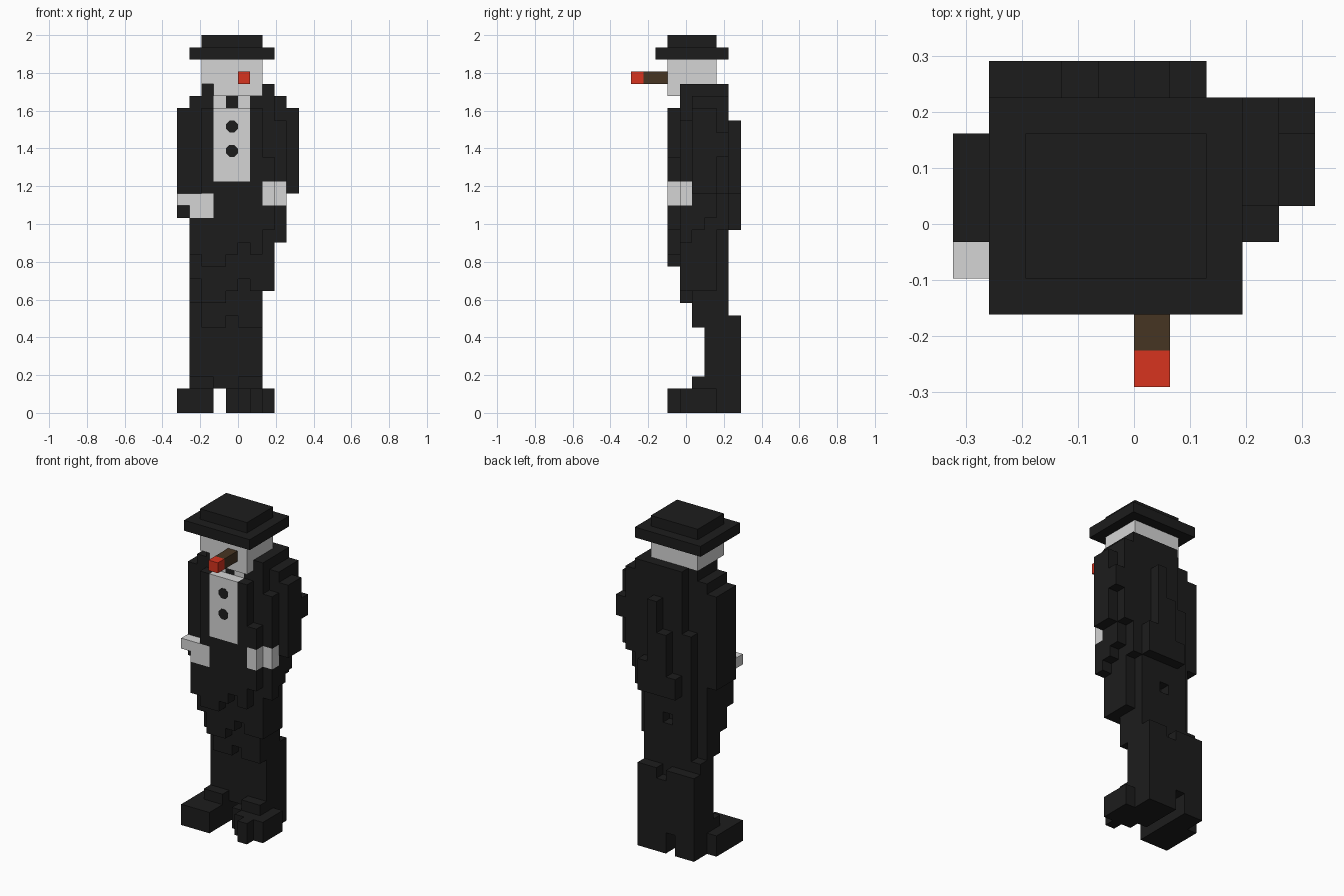
import bpy, bmesh, math
from mathutils import Vector

cube = bpy.data.objects.get("Cube")
if cube:
    bpy.data.objects.remove(cube, do_unlink=True)

U = 2 / 31                      # edge of one block
ORIGIN = Vector((5, 4.5, 0))    # block grid is 10 x 9 x 31


def material(name, rgb):
    m = bpy.data.materials.new(name)
    m.use_nodes = True
    col = (*rgb, 1)
    m.diffuse_color = col
    bsdf = m.node_tree.nodes["Principled BSDF"]
    bsdf.inputs["Base Color"].default_value = col
    bsdf.inputs["Roughness"].default_value = 0.9
    return m


BLACK = material("black cloth", (0.012, 0.012, 0.012))
PALE = material("pale grey", (0.66, 0.66, 0.66))
BROWN = material("cigar brown", (0.061, 0.035, 0.016))
RED = material("ember red", (0.68, 0.033, 0.013))

parts = []      # (name, material, cells)
taken = set()   # every filled block


def box(x0, x1, y0, y1, z0, z1):
    return {(x, y, z) for x in range(x0, x1) for y in range(y0, y1) for z in range(z0, z1)}


def part(name, mat, *boxes, cut=()):
    """Fill blocks not already used by an earlier part."""
    cells = set()
    for b in boxes:
        cells |= box(*b)
    for b in cut:
        cells -= box(*b)
    cells -= taken
    taken.update(cells)
    parts.append((name, mat, cells))


# Hat
part("hat_crown", BLACK, (2, 7, 3, 7, 30, 31))
part("hat_brim", BLACK, (1, 8, 2, 8, 29, 30))

# Head and cigar
part("head", PALE, (2, 7, 3, 7, 27, 29), (3, 7, 3, 7, 26, 27))
part("cigar", BROWN, (5, 6, 1, 3, 27, 28))
part("cigar_ember", RED, (5, 6, 0, 1, 27, 28))

# Shirt, collar and bow tie
part("bow_tie", BLACK, (4, 5, 4, 5, 25, 26))
part("shirt", PALE, (3, 6, 3, 4, 19, 25), (3, 6, 4, 5, 25, 26))

# Hands
part("right_hand", PALE, (0, 3, 3, 4, 17, 18), (1, 3, 3, 4, 16, 17))
part("left_hand", PALE, (7, 8, 3, 4, 17, 19), (8, 9, 4, 5, 17, 19))

# Sleeves, the left cuff sloping down towards the front
part("right_sleeve", BLACK, (0, 1, 4, 7, 16, 25), (1, 2, 4, 7, 16, 26))
cuff = [(8, 9, 4 + i, 5 + i, z, 19) for i, z in enumerate((14, 15, 16, 18))]
part("left_sleeve", BLACK, *cuff, (8, 9, 4, 8, 19, 24), (8, 9, 5, 8, 19, 26),
     (9, 10, 5, 7, 18, 25), (9, 10, 7, 8, 21, 23))

# Jacket: stepped front hem, lapels, shoulders and ridged back
front_hem = [13, 12, 12, 13, 14, 13, 15]
front_top = [16, 25, 19, 19, 19, 25, 21]
second_hem = [11, 9, 9, 10, 11, 10, 10]
hem = [(i + 1, i + 2, 3, 4, front_hem[i], front_top[i]) for i in range(7)]
hem += [(i + 1, i + 2, 4, 5, second_hem[i], 19) for i in range(7)]
part("jacket", BLACK, *hem,
     (2, 8, 4, 7, 19, 26), (1, 8, 5, 7, 10, 19),                        # chest, waist
     (2, 7, 7, 8, 10, 21), (3, 7, 7, 8, 21, 26), (7, 8, 7, 8, 15, 26),  # back
     (2, 3, 4, 7, 26, 27), (7, 8, 4, 8, 26, 27), (3, 8, 7, 8, 26, 27),  # shoulders
     (6, 7, 8, 9, 15, 18), (5, 6, 8, 9, 15, 24),                        # back folds
     (4, 5, 8, 9, 15, 21), (3, 4, 8, 9, 15, 17),
     cut=[(4, 5, 7, 8, 12, 13)])

# Trousers with stepped knees
knee = [9, 7, 7, 8, 7, 7]
knees = [(i + 1, i + 2, 5, 6, knee[i], 10) for i in range(6)]
part("trousers", BLACK, *knees,
     (1, 7, 6, 8, 2, 9), (1, 7, 6, 7, 9, 10), (2, 7, 7, 8, 9, 10),
     (1, 7, 8, 9, 2, 8),
     cut=[(4, 5, 8, 9, 7, 8)])

# Shoes, the left one turned outwards
part("right_shoe", BLACK, (0, 3, 3, 7, 0, 2), (1, 3, 7, 9, 0, 2), (1, 3, 5, 6, 2, 3))
part("left_shoe", BLACK, (4, 7, 5, 9, 0, 2), (5, 8, 4, 7, 0, 2),
     (6, 7, 3, 4, 0, 2), (5, 7, 5, 6, 2, 3))

# Outer faces of a block: direction and its four corners
SIDES = []
for axis in range(3):
    for s in (0, 1):
        a, b = (axis + 1) % 3, (axis + 2) % 3
        quad = []
        for p, q in ((0, 0), (1, 0), (1, 1), (0, 1)):
            c = [0, 0, 0]
            c[axis], c[a], c[b] = s, p, q
            quad.append(tuple(c))
        d = [0, 0, 0]
        d[axis] = 2 * s - 1
        SIDES.append((d, quad if s else quad[::-1]))


def build(name, mat, cells):
    bm = bmesh.new()
    verts = {}
    for c in sorted(cells):
        for d, quad in SIDES:
            if tuple(c[k] + d[k] for k in range(3)) in taken:
                continue
            loop = []
            for q in quad:
                key = tuple(c[k] + q[k] for k in range(3))
                if key not in verts:
                    verts[key] = bm.verts.new((Vector(key) - ORIGIN) * U)
                loop.append(verts[key])
            bm.faces.new(loop)
    # Join flat neighbours into large faces
    bmesh.ops.dissolve_limit(bm, angle_limit=0.01, verts=bm.verts, edges=bm.edges)
    me = bpy.data.meshes.new(name)
    bm.to_mesh(me)
    bm.free()
    me.materials.append(mat)
    bpy.context.collection.objects.link(bpy.data.objects.new(name, me))


for p in parts:
    build(*p)

# Shirt buttons as thin octagonal plates
for label, z in (("upper", 23.5), ("lower", 21.5)):
    bpy.ops.mesh.primitive_cylinder_add(
        vertices=8, radius=0.034, depth=0.004,
        location=(-0.5 * U, -1.5 * U, z * U),
        rotation=(math.pi / 2, math.pi / 8, 0))
    ob = bpy.context.object
    ob.name = label + "_button"
    ob.data.materials.append(BLACK)
